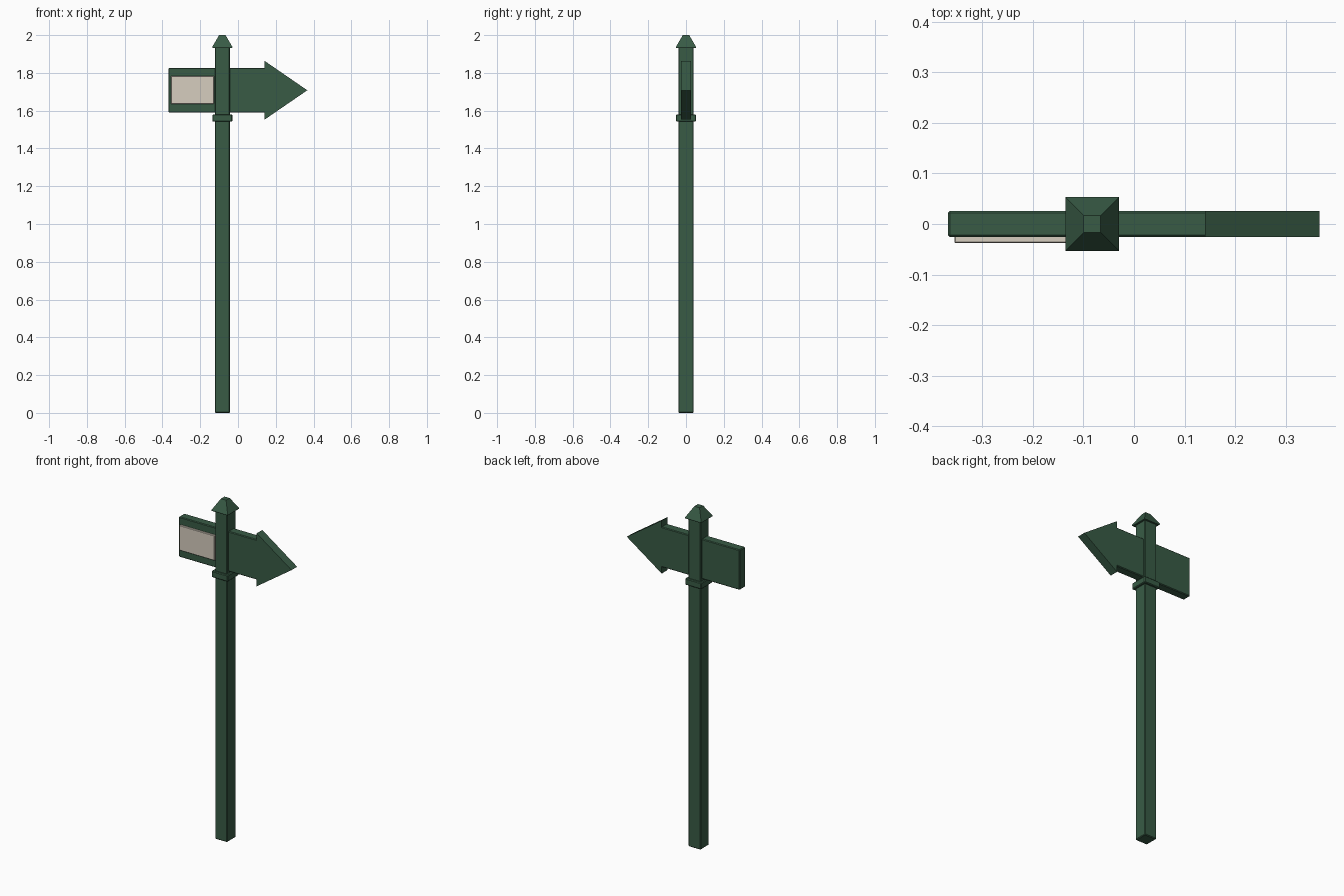
import bpy, bmesh

if "Cube" in bpy.data.objects:
    bpy.data.objects.remove(bpy.data.objects["Cube"])

PX = -0.083  # post centre in x


def material(name, color):
    m = bpy.data.materials.new(name)
    m.diffuse_color = color
    m.use_nodes = True
    m.node_tree.nodes["Principled BSDF"].inputs["Base Color"].default_value = m.diffuse_color
    return m


GREEN = material("green_paint", (0.04, 0.105, 0.06, 1))
CREAM = material("cream_panel", (0.67, 0.61, 0.52, 1))


def finish(name, bm, mat, bevel=0.0):
    bmesh.ops.recalc_face_normals(bm, faces=bm.faces)
    me = bpy.data.meshes.new(name)
    bm.to_mesh(me)
    bm.free()
    me.materials.append(mat)
    ob = bpy.data.objects.new(name, me)
    bpy.context.collection.objects.link(ob)
    if bevel:
        mod = ob.modifiers.new("edge_bevel", 'BEVEL')
        mod.width = bevel
        mod.segments = 1
    return ob


def box(name, x, y, z, mat, bevel=0.0):
    """Box from (min, max) pairs on each axis."""
    bm = bmesh.new()
    bmesh.ops.create_cube(bm, size=1)
    for v in bm.verts:
        v.co = [r[0] + (c + 0.5) * (r[1] - r[0]) for c, r in zip(v.co, (x, y, z))]
    return finish(name, bm, mat, bevel)


def square(half):
    return (PX - half, PX + half), (-half, half)


# Post and the collar under the board
box("post", *square(0.04), (0, 1.94), GREEN, 0.004)
box("collar", *square(0.053), (1.542, 1.58), GREEN, 0.004)

# Cap: truncated pyramid with a thin lip
bm = bmesh.new()
rings = []
for half, z in ((0.051, 1.932), (0.053, 1.935), (0.053, 1.938), (0.017, 2.0)):
    rings.append([bm.verts.new((PX + sx * half, sy * half, z))
                  for sx, sy in ((-1, -1), (1, -1), (1, 1), (-1, 1))])
for a, b in zip(rings, rings[1:]):
    for i in range(4):
        j = (i + 1) % 4
        bm.faces.new((a[i], a[j], b[j], b[i]))
bm.faces.new(rings[0])
bm.faces.new(rings[-1])
finish("post_cap", bm, GREEN)

# Sign board and its front panel
box("sign_board", (-0.368, 0.15), (-0.026, 0.026), (1.59, 1.826), GREEN, 0.004)
box("front_panel", (-0.355, -0.127), (-0.038, -0.024), (1.636, 1.783), CREAM, 0.002)

# Arrow head: extruded triangle
bm = bmesh.new()
tri = [bm.verts.new((x, -0.026, z)) for x, z in ((0.14, 1.552), (0.367, 1.708), (0.14, 1.864))]
face = bm.faces.new(tri)
ext = bmesh.ops.extrude_face_region(bm, geom=[face])
bmesh.ops.translate(bm, vec=(0, 0.052, 0),
                    verts=[g for g in ext["geom"] if isinstance(g, bmesh.types.BMVert)])
finish("arrow_head", bm, GREEN)
